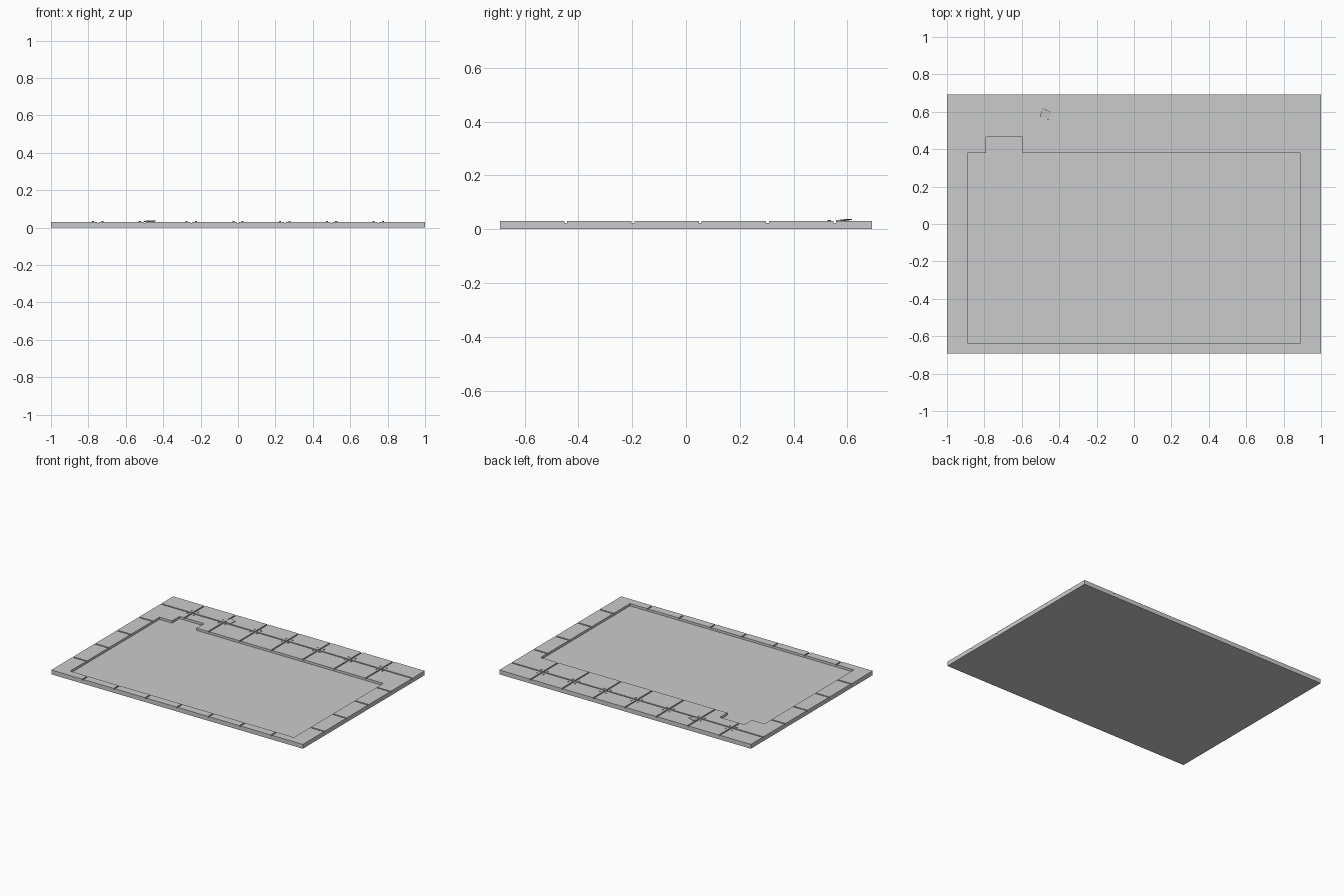
import bpy
import bmesh
from mathutils import Matrix, Vector

cube = bpy.data.objects.get("Cube")
if cube:
    bpy.data.objects.remove(cube, do_unlink=True)

TOP = 0.031
FLOOR = 0.014
GROOVE_W, GROOVE_D = 0.01, 0.007
JOINTS_X = [i * 0.25 for i in range(-3, 4)]
JOINTS_Y = [0.553 - i * 0.25 for i in range(5)]

stone = bpy.data.materials.new("grey stone")
stone.use_nodes = True
grey = (0.6, 0.6, 0.6, 1)
stone.diffuse_color = grey
stone.node_tree.nodes["Principled BSDF"].inputs["Base Color"].default_value = grey


def finish(name, bm):
    bmesh.ops.recalc_face_normals(bm, faces=bm.faces)
    mesh = bpy.data.meshes.new(name)
    bm.to_mesh(mesh)
    bm.free()
    mesh.materials.append(stone)
    obj = bpy.data.objects.new(name, mesh)
    bpy.context.collection.objects.link(obj)
    return obj


def add_box(bm, lo, hi):
    lo, hi = Vector(lo), Vector(hi)
    matrix = Matrix.Translation((lo + hi) / 2) @ Matrix.Diagonal((*(hi - lo), 1))
    bmesh.ops.create_cube(bm, size=1, matrix=matrix)


def cut(target, cutter):
    mod = target.modifiers.new("cut", 'BOOLEAN')
    mod.operation = 'DIFFERENCE'
    mod.solver = 'EXACT'
    mod.use_self = True
    mod.object = cutter
    bpy.context.view_layer.objects.active = target
    bpy.ops.object.modifier_apply(modifier=mod.name)
    bpy.data.objects.remove(cutter, do_unlink=True)


# Paved slab
bm = bmesh.new()
add_box(bm, (-1, -0.692, 0), (1, 0.692, TOP))
slab = finish("paved_slab", bm)

# Paving joints, running both ways across the slab
for joints, along_x in ((JOINTS_X, False), (JOINTS_Y, True)):
    bm = bmesh.new()
    for p in joints:
        a, b = p - GROOVE_W / 2, p + GROOVE_W / 2
        low, high = TOP - GROOVE_D, TOP + 0.1
        if along_x:
            add_box(bm, (-1.1, a, low), (1.1, b, high))
        else:
            add_box(bm, (a, -0.8, low), (b, 0.8, high))
    cut(slab, finish("joint_cutter", bm))

# Sunken basin with a small bay at the back
outline = [(-0.89, -0.635), (0.89, -0.635), (0.89, 0.38), (-0.595, 0.38),
           (-0.595, 0.465), (-0.79, 0.465), (-0.79, 0.38), (-0.89, 0.38)]
bm = bmesh.new()
face = bm.faces.new([bm.verts.new((x, y, FLOOR)) for x, y in outline])
side = bmesh.ops.extrude_face_region(bm, geom=[face])
bmesh.ops.translate(bm, vec=(0, 0, 0.1),
                    verts=[v for v in side["geom"] if isinstance(v, bmesh.types.BMVert)])
cut(slab, finish("basin_cutter", bm))

# Four studs around every crossing of the back row
bm = bmesh.new()
for x in JOINTS_X:
    for dx in (-0.025, 0.025):
        for dy in (-0.02, 0.03):
            bmesh.ops.create_cone(
                bm, cap_ends=True, segments=10, radius1=0.006, radius2=0.006, depth=0.01,
                matrix=Matrix.Translation((x + dx, JOINTS_Y[0] + dy, TOP - 0.001)))
finish("joint_studs", bm)

# Loose cover plate, tilted up at the back
bm = bmesh.new()
add_box(bm, (-0.026, -0.022, -0.002), (0.026, 0.022, 0.002))
plate = finish("loose_plate", bm)
plate.location = (-0.472, 0.587, TOP + 0.003)
plate.rotation_euler = (0.12, 0, -0.4)
